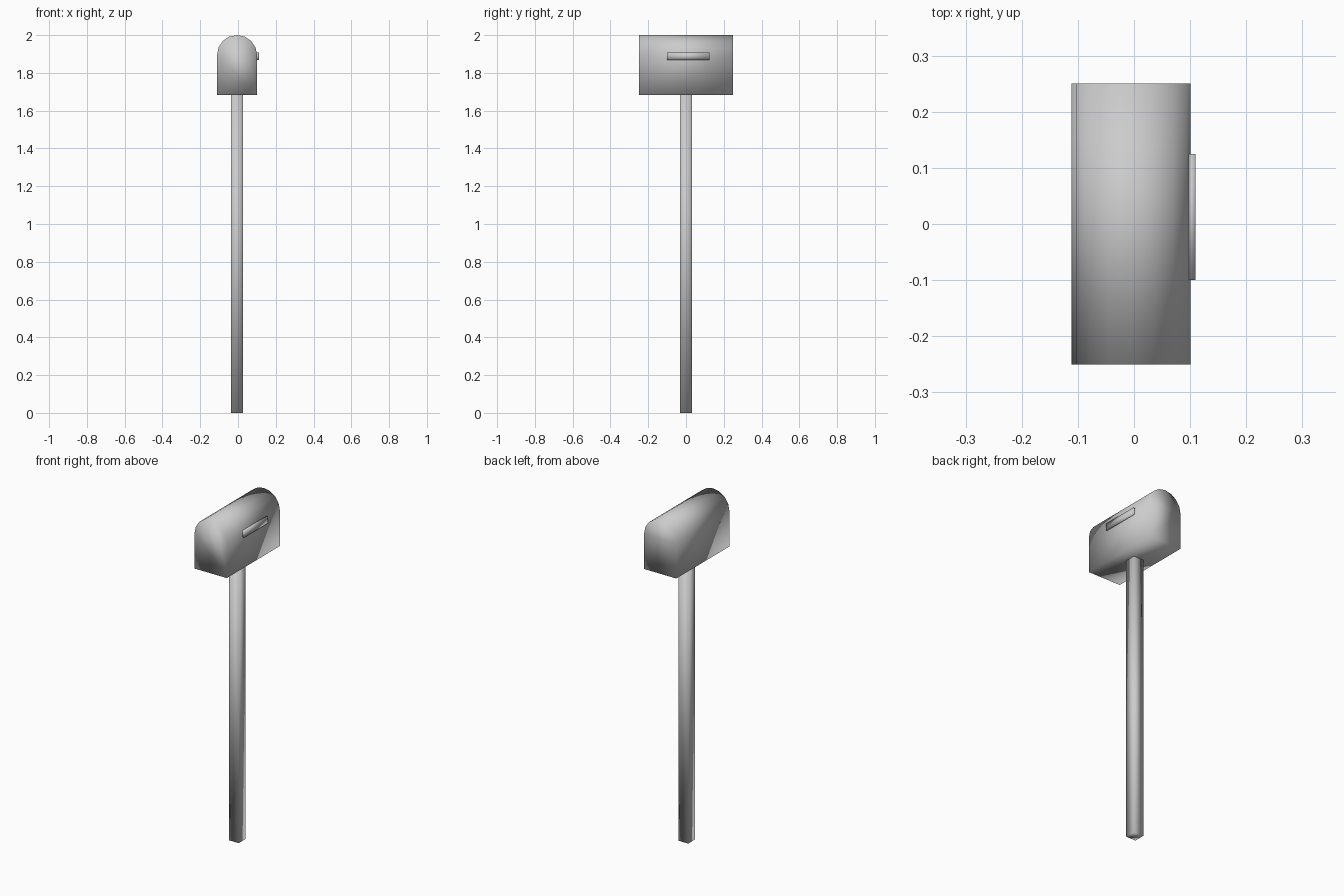
import bpy, bmesh, math

if "Cube" in bpy.data.objects:
    bpy.data.objects.remove(bpy.data.objects["Cube"])

grey = bpy.data.materials.new("plain grey")
grey.diffuse_color = (0.6, 0.6, 0.6, 1)
grey.use_nodes = True
grey.node_tree.nodes["Principled BSDF"].inputs["Base Color"].default_value = grey.diffuse_color

CX = -0.005          # centre line of box and post
HALF_W = 0.106       # half width of box, also the arch radius
BOTTOM, TOP = 1.682, 2.0


def extrude_profile(name, profile, axis, start, end):
    """Extrude a closed 2D outline along z or y into a smooth-shaded solid."""
    bm = bmesh.new()
    place = {"z": lambda a, b: (a, b, start), "y": lambda a, b: (a, start, b)}[axis]
    face = bm.faces.new([bm.verts.new(place(a, b)) for a, b in profile])
    new = bmesh.ops.extrude_face_region(bm, geom=[face], use_keep_orig=True)["geom"]
    shift = (0, 0, end - start) if axis == "z" else (0, end - start, 0)
    bmesh.ops.translate(bm, vec=shift,
                        verts=[v for v in new if isinstance(v, bmesh.types.BMVert)])
    bmesh.ops.recalc_face_normals(bm, faces=bm.faces)
    for f in bm.faces:
        f.smooth = True
    mesh = bpy.data.meshes.new(name)
    bm.to_mesh(mesh)
    bm.free()
    mesh.materials.append(grey)
    obj = bpy.data.objects.new(name, mesh)
    bpy.context.collection.objects.link(obj)
    return obj


def rect(a0, a1, b0, b1):
    return [(a0, b0), (a1, b0), (a1, b1), (a0, b1)]


# Square post
R = 0.032
extrude_profile("post", rect(CX - R, CX + R, -R, R), "z", 0, BOTTOM + 0.005)

# Box with a faceted half-round roof
SEGMENTS = 8
spring = TOP - HALF_W
arch = [(CX + HALF_W * math.cos(math.pi * i / SEGMENTS),
         spring + HALF_W * math.sin(math.pi * i / SEGMENTS))
        for i in range(SEGMENTS + 1)]
extrude_profile("letter_box",
                [(CX - HALF_W, BOTTOM), (CX + HALF_W, BOTTOM)] + arch,
                "y", -0.25, 0.25)

# Lowered signal flag on the right side
extrude_profile("flag", rect(0.095, 0.11, 1.868, 1.907), "y", -0.10, 0.125)
